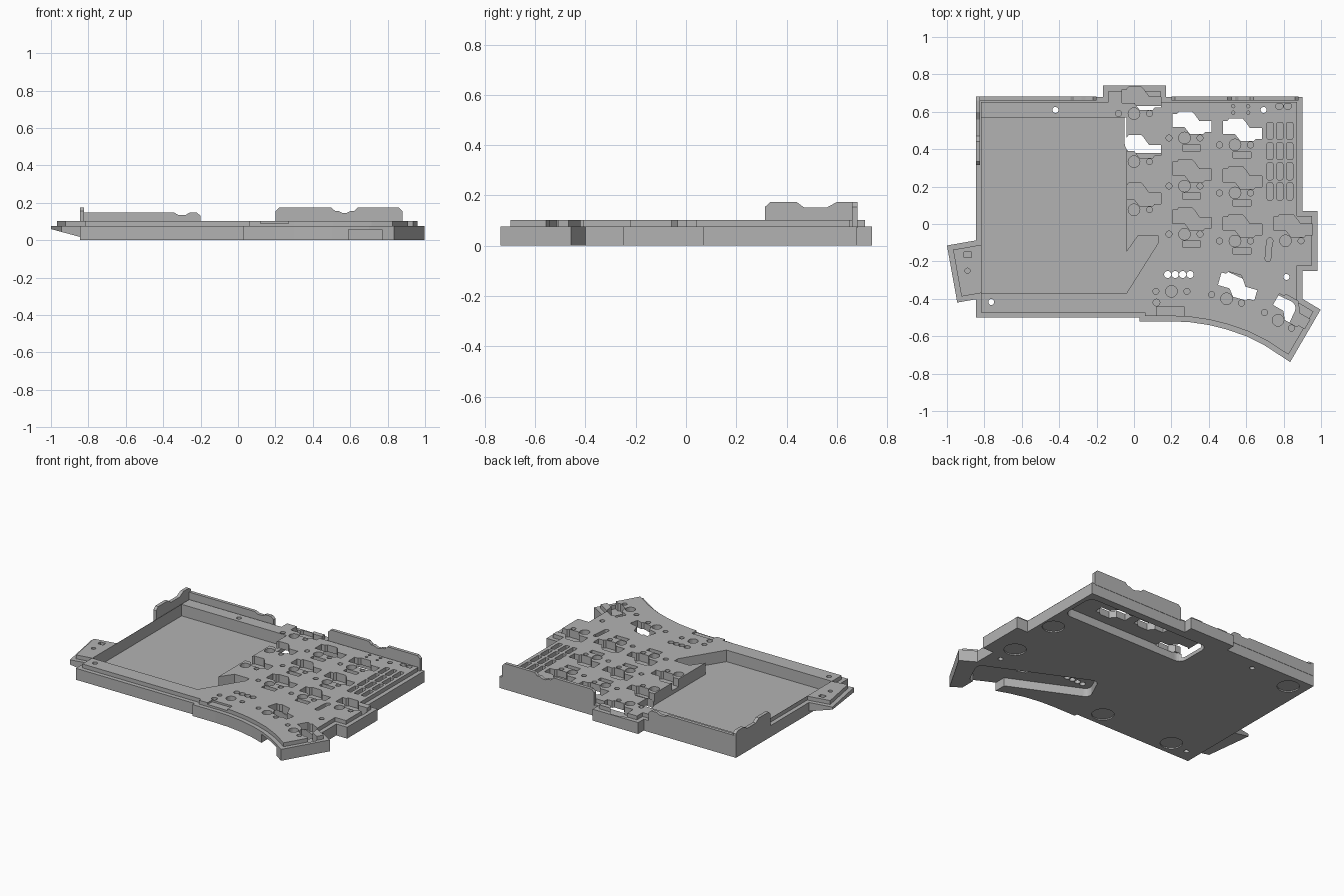
import bpy, bmesh, math
from mathutils import Matrix, Vector

cube = bpy.data.objects.get("Cube")
if cube:
    bpy.data.objects.remove(cube, do_unlink=True)

grey = bpy.data.materials.new("plain grey")
grey.use_nodes = True
grey.diffuse_color = (0.45, 0.45, 0.45, 1)
grey.node_tree.nodes["Principled BSDF"].inputs["Base Color"].default_value = grey.diffuse_color


def finish(bm, name):
    bmesh.ops.recalc_face_normals(bm, faces=bm.faces)
    mesh = bpy.data.meshes.new(name)
    bm.to_mesh(mesh)
    bm.free()
    mesh.materials.append(grey)
    obj = bpy.data.objects.new(name, mesh)
    bpy.context.collection.objects.link(obj)
    return obj


def loft(bm, rings):
    """Solid through matching rings of points, capped at both ends."""
    loops = [[bm.verts.new(p) for p in ring] for ring in rings]
    n = len(loops[0])
    for a, b in zip(loops, loops[1:]):
        for i in range(n):
            j = (i + 1) % n
            bm.faces.new((a[i], a[j], b[j], b[i]))
    bm.faces.new(loops[0])
    bm.faces.new(loops[-1])


def prism(bm, pts, z0, z1, matrix=Matrix()):
    loft(bm, [[matrix @ Vector((x, y, z)) for x, y in pts] for z in (z0, z1)])


def inset(pts, d):
    """Mitred inward offset of a counter-clockwise outline."""
    out = []
    for i, p in enumerate(pts):
        p, a, b = Vector(p), Vector(pts[i - 1]), Vector(pts[(i + 1) % len(pts)])
        e, f = (p - a).normalized(), (b - p).normalized()
        n, m = Vector((-e.y, e.x)), Vector((-f.y, f.x))
        out.append(p + (n + m) * d / (1 + n.dot(m)))
    return out


def stepped(bm, pts, bottom=lambda x: 0):
    inner = inset(pts, LIP)
    loft(bm, [[(x, y, bottom(x)) for x, y in pts], [(x, y, RIM) for x, y in pts],
              [(x, y, RIM) for x, y in inner], [(x, y, TOP) for x, y in inner]])


def circle(x, y, r, n=20):
    return [(x + r * math.cos(i * math.tau / n), y + r * math.sin(i * math.tau / n)) for i in range(n)]


def box(x0, x1, y0, y1):
    return [(x0, y0), (x1, y0), (x1, y1), (x0, y1)]


def rounded(w, h, r, k=5):
    """Rounded rectangle centred on the origin."""
    pts = []
    for q, (sx, sy) in enumerate(((1, 1), (-1, 1), (-1, -1), (1, -1))):
        for i in range(k + 1):
            t = (q + i / k) * math.pi / 2
            pts.append((sx * (w / 2 - r) + r * math.cos(t), sy * (h / 2 - r) + r * math.sin(t)))
    return pts


def place(x, y, degrees=0):
    return Matrix.Translation((x, y, 0)) @ Matrix.Rotation(math.radians(degrees), 4, "Z")


def combine(target, tool, operation):
    mod = target.modifiers.new(tool.name, "BOOLEAN")
    mod.operation, mod.solver, mod.object, mod.use_self = operation, "EXACT", tool, True
    bpy.context.view_layer.objects.active = target
    bpy.ops.object.modifier_apply(modifier=mod.name)
    bpy.data.objects.remove(tool, do_unlink=True)


RIM, TOP, LIP, FLOOR = 0.076, 0.102, 0.028, 0.025

# Case body with its stepped rim and curved front edge
outline = [(-0.845, 0.68), (-0.845, -0.5), (0.03, -0.5), (0.03, -0.52), (0.2, -0.52),
           (0.3, -0.525), (0.4, -0.54), (0.5, -0.565), (0.6, -0.6), (0.7, -0.65), (0.835, -0.738),
           (0.998, -0.458), (0.9, -0.4), (0.9, -0.25), (0.98, -0.25), (0.98, 0.07), (0.9, 0.07),
           (0.9, 0.68), (0.17, 0.68), (0.17, 0.74), (-0.165, 0.74), (-0.165, 0.68)]
bm = bmesh.new()
stepped(bm, outline)
case = finish(bm, "keyboard_case")

# Tilted tab on the side, with a sloped underside
bm = bmesh.new()
stepped(bm, [(-1, -0.115), (-0.945, -0.42), (-0.78, -0.391), (-0.78, -0.076)],
        lambda x: max(0, (-0.78 - x) * 0.27))
combine(case, finish(bm, "side_tab"), "UNION")

# Large open pocket
bm = bmesh.new()
prism(bm, [(-0.815, -0.37), (-0.04, -0.37), (0.13, -0.1), (0.13, -0.065), (0.02, -0.065),
           (-0.04, -0.15), (-0.04, 0.57), (-0.815, 0.57)], FLOOR, 0.2)
combine(case, finish(bm, "pocket_cutter"), "DIFFERENCE")

# Switch sockets
socket = [(-0.065, 0.058), (0, 0.058), (0.03, 0.02), (0.1, 0.02), (0.11, 0.032), (0.145, 0.032),
          (0.145, 0.09), (0.08, 0.09), (0.055, 0.125), (0.04, 0.142), (-0.03, 0.142),
          (-0.04, 0.128), (-0.065, 0.128)]
keys = [(x, y - 0.257 * row, 0) for x, y in ((0, 0.59), (0.27, 0.46), (0.54, 0.423)) for row in range(3)]
keys += [(0.81, -0.09, 0), (0.495, -0.4, -16), (0.77, -0.515, -30)]
bm = bmesh.new()
for x, y, turn in keys:
    prism(bm, socket, 0.05, 0.2, place(x, y, turn))
for i in range(4):
    prism(bm, circle(0.18 + 0.04 * i, -0.27, 0.019), 0.05, 0.2)
combine(case, finish(bm, "socket_cutter"), "DIFFERENCE")

# Switch pegs, diode slots and vents
bm = bmesh.new()
for x, y, turn in keys + [(0.2, -0.36, 0)]:
    for dx, r in ((-0.083, 0.016), (0, 0.031), (0.083, 0.016)):
        prism(bm, circle(dx, 0, r), 0.065, 0.2, place(x, y, turn))
    if 0.25 < x < 0.6 and turn == 0:
        prism(bm, box(-0.01, 0.085, -0.07, -0.037), 0.07, 0.2, place(x, y))
for x in (0.727, 0.78, 0.833):
    for row in range(4):
        prism(bm, rounded(0.032, 0.092, 0.008, 2), 0.065, 0.2, place(x, 0.498 - 0.108 * row))
prism(bm, rounded(0.03, 0.12, 0.014), 0.065, 0.2, place(0.72, -0.14, -5))
for x in (0.777, 0.822):
    prism(bm, rounded(0.04, 0.03, 0.014), 0.07, 0.2, place(x, 0.63))
for x in (0.53, 0.61):
    for y in (0.595, 0.63):
        prism(bm, circle(x, y, 0.009, 12), 0.07, 0.2)
prism(bm, circle(0.12, -0.42, 0.018), 0.07, 0.2)
prism(bm, circle(-0.89, -0.25, 0.014), 0.07, 0.2)
prism(bm, box(-0.91, -0.87, -0.18, -0.15), 0.085, 0.2)
prism(bm, box(0.12, 0.27, -0.56, -0.445), 0.09, 0.2)
combine(case, finish(bm, "peg_cutter"), "DIFFERENCE")

# Screw holes right through
bm = bmesh.new()
for x, y in ((-0.42, 0.61), (0.693, 0.61), (-0.763, -0.417), (0.815, -0.283)):
    prism(bm, circle(x, y, 0.016), -0.1, 0.2)
combine(case, finish(bm, "screw_cutter"), "DIFFERENCE")

# Underside grooves, front opening and foot recesses
bm = bmesh.new()
prism(bm, rounded(0.92, 0.25, 0.05), -0.1, 0.056, place(0.41, 0.505))
prism(bm, rounded(0.76, 0.2, 0.04), -0.1, 0.056, place(0.49, -0.36, -25))
prism(bm, box(0.59, 0.77, -0.8, -0.45), -0.1, 0.0565)
for x, y in ((0.82, 0.22), (0.82, -0.14), (-0.09, -0.4), (-0.63, -0.4), (-0.73, 0.58)):
    prism(bm, circle(x, y, 0.068, 32), -0.1, 0.008)
combine(case, finish(bm, "underside_cutter"), "DIFFERENCE")

# Raised edge walls, drawn as side profiles along the back and the side
back = Matrix.Translation((0, 0.682, 0)) @ Matrix.Rotation(math.pi / 2, 4, "X")
side = Matrix(((0, 0, 1, -0.845), (1, 0, 0, 0), (0, 1, 0, 0), (0, 0, 0, 1)))
walls = {
    "back_wall_tall": (back, [(0.2, 0.07), (0.88, 0.07), (0.88, 0.155), (0.86, 0.174), (0.64, 0.174),
                              (0.62, 0.155), (0.6, 0.155), (0.58, 0.145), (0.56, 0.145), (0.54, 0.155),
                              (0.52, 0.155), (0.5, 0.174), (0.22, 0.174), (0.2, 0.155)]),
    "back_wall_low": (back, [(-0.843, 0.07), (-0.2, 0.07), (-0.2, 0.13), (-0.22, 0.147), (-0.26, 0.147),
                             (-0.28, 0.135), (-0.32, 0.135), (-0.34, 0.147), (-0.843, 0.147)]),
    "side_wall": (side, [(0.315, 0.07), (0.681, 0.07), (0.681, 0.16), (0.66, 0.174), (0.6, 0.174),
                         (0.56, 0.152), (0.47, 0.152), (0.44, 0.174), (0.335, 0.174), (0.315, 0.155)]),
}
for name, (matrix, profile) in walls.items():
    bm = bmesh.new()
    prism(bm, profile, 0, 0.022, matrix)
    finish(bm, name)
